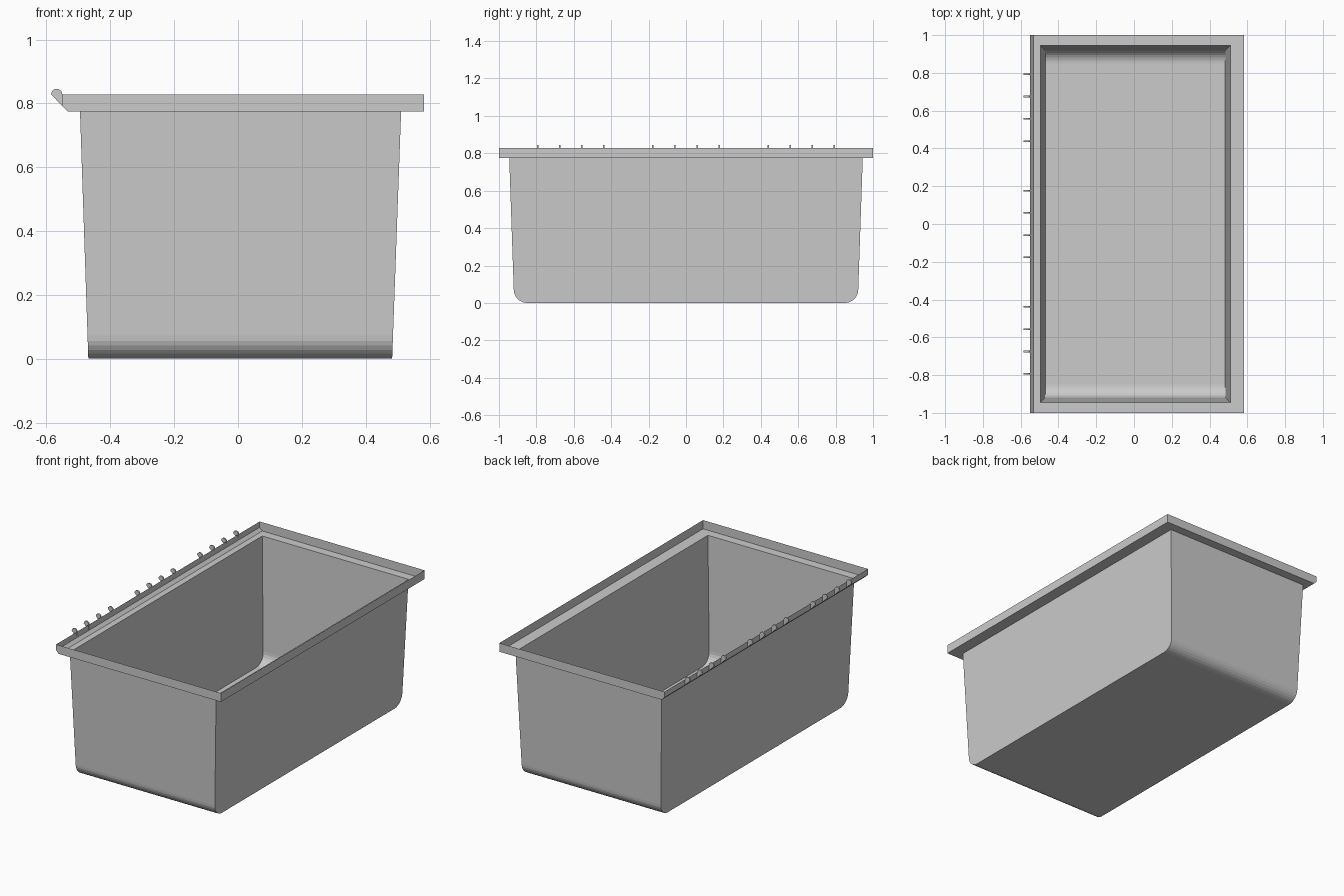
import bpy, bmesh, math

if "Cube" in bpy.data.objects:
    bpy.data.objects.remove(bpy.data.objects["Cube"])

Z_FLANGE, Z_TOP = 0.774, 0.828


def make_object(name, bm):
    bmesh.ops.remove_doubles(bm, verts=bm.verts, dist=1e-5)
    bmesh.ops.recalc_face_normals(bm, faces=bm.faces)
    mesh = bpy.data.meshes.new(name)
    bm.to_mesh(mesh)
    bm.free()
    obj = bpy.data.objects.new(name, mesh)
    bpy.context.collection.objects.link(obj)
    return obj


def loft(bm, loops, closed=True):
    rings = [[bm.verts.new(p) for p in loop] for loop in loops]
    n = len(rings[0])
    for a, b in zip(rings, rings[1:]):
        for i in range(n if closed else n - 1):
            j = (i + 1) % n
            bm.faces.new((a[i], a[j], b[j], b[i]))
    return rings


# Tray shell: thin open tub, tapered, with rounded lower edges on the two ends
half = [(0.945, Z_FLANGE)]
r = 0.072
for i in range(8):
    t = math.radians(2 + (90 - 2) * i / 7)
    half.append((0.849 + r * math.cos(t - math.radians(2) * (1 - i / 7)), r - r * math.sin(t - math.radians(2) * (1 - i / 7))))
profile = half + [(-y, z) for y, z in reversed(half)]
side = lambda x0, x1: [(x0 + (x1 - x0) * z / Z_FLANGE, y, z) for y, z in profile]
bm = bmesh.new()
walls = loft(bm, [side(-0.469, -0.495), side(0.483, 0.511)], closed=False)
for wall in walls:
    bm.faces.new(wall)
make_object("tray_body", bm)


# Rim: flat ledge and upturned lip, bevelled along the label side
def rect(x0, x1, y, z, z_left=None):
    zl = z if z_left is None else z_left
    return [(x0, -y, zl), (x1, -y, z), (x1, y, z), (x0, y, zl)]


bm = bmesh.new()
loft(bm, [rect(-0.495, 0.511, 0.945, Z_FLANGE), rect(-0.533, 0.583, 1.0, Z_FLANGE)])
# lip around the front, right and back, following the bevel at its two ends
lower = [(-0.533, -1, Z_FLANGE), (0.583, -1, Z_FLANGE), (0.583, 1, Z_FLANGE), (-0.533, 1, Z_FLANGE)]
upper = rect(-0.551, 0.583, 1.0, Z_TOP)
bevel = [(-0.551, -1, 0.792), (-0.551, 1, 0.792)]
for face in ([bevel[0], lower[0], lower[1], upper[1], upper[0]],
             [lower[1], lower[2], upper[2], upper[1]],
             [lower[2], lower[3], bevel[1], upper[3], upper[2]],
             [lower[3], lower[0], bevel[0], bevel[1]],
             [bevel[1], bevel[0], upper[0], upper[3]]):
    bm.faces.new([bm.verts.new(p) for p in face])
make_object("tray_rim", bm)

# Clip tabs: thin round-topped hooks in three groups of four
tab = [(-0.551, 0.792)]
for i in range(11):
    a = math.pi * i / 10
    tab.append((-0.568 + 0.0175 * math.cos(a), Z_TOP + 0.0175 * math.sin(a)))
bm = bmesh.new()
for centre in (-0.616, 0, 0.616):
    for k in (-1.5, -0.5, 0.5, 1.5):
        y = centre + k * 0.118
        ends = loft(bm, [[(x, y + d, z) for x, z in tab] for d in (-0.004, 0.004)])
        for end in ends:
            bm.faces.new(end)
make_object("clip_tabs", bm)
